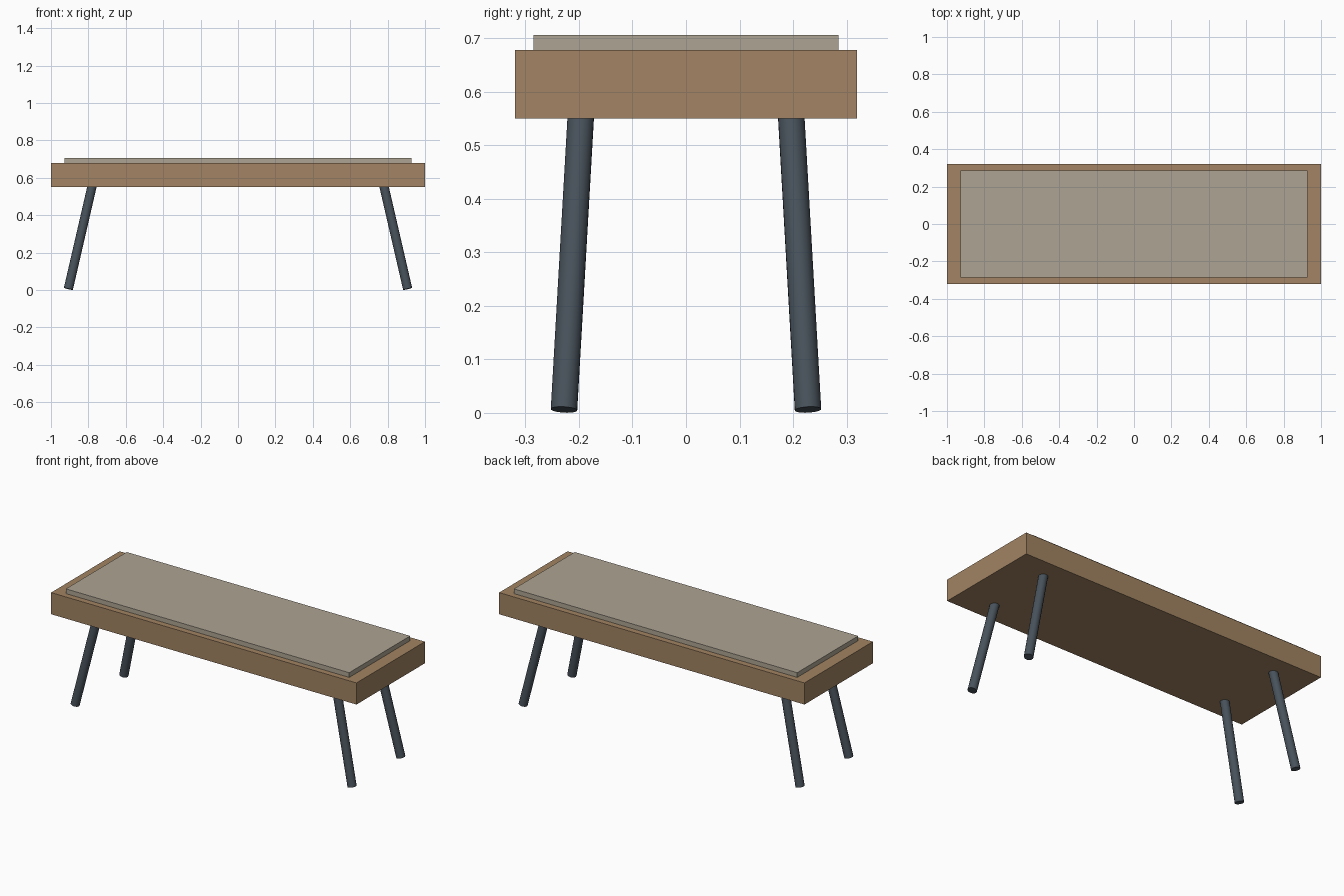
import bpy
from mathutils import Vector

if "Cube" in bpy.data.objects:
    bpy.data.objects.remove(bpy.data.objects["Cube"])


def material(name, color):
    m = bpy.data.materials.new(name)
    m.diffuse_color = color
    m.use_nodes = True
    m.node_tree.nodes["Principled BSDF"].inputs["Base Color"].default_value = m.diffuse_color
    return m


wood = material("wood", (0.36, 0.23, 0.125, 1))
fabric = material("fabric", (0.42, 0.37, 0.29, 1))
metal = material("dark_metal", (0.065, 0.085, 0.105, 1))


def box(name, sx, sy, z0, z1, mat):
    bpy.ops.mesh.primitive_cube_add(size=1, location=(0, 0, (z0 + z1) / 2))
    ob = bpy.context.object
    ob.name = name
    ob.scale = (sx, sy, z1 - z0)
    bpy.ops.object.transform_apply(location=False, rotation=False, scale=True)
    ob.data.materials.append(mat)


def rod(name, foot, top, radius, mat):
    axis = top - foot
    bpy.ops.mesh.primitive_cylinder_add(vertices=16, radius=radius, depth=axis.length,
                                        location=(foot + top) / 2)
    ob = bpy.context.object
    ob.name = name
    ob.rotation_euler = axis.to_track_quat('Z', 'Y').to_euler()
    ob.data.materials.append(mat)
    bpy.ops.object.shade_smooth_by_angle()


# Thick wooden top with an inset pad resting on it
box("bench_top", 2.0, 0.64, 0.55, 0.678, wood)
box("seat_pad", 1.856, 0.57, 0.678, 0.706, fabric)

# Four splayed legs, tops slightly embedded in the wood
for sx, side in ((-1, "left"), (1, "right")):
    for sy, end in ((-1, "front"), (1, "back")):
        rod(f"{end}_{side}_leg",
            Vector((0.907 * sx, 0.228 * sy, 0.006)),
            Vector((0.778 * sx, 0.196 * sy, 0.565)), 0.025, metal)
